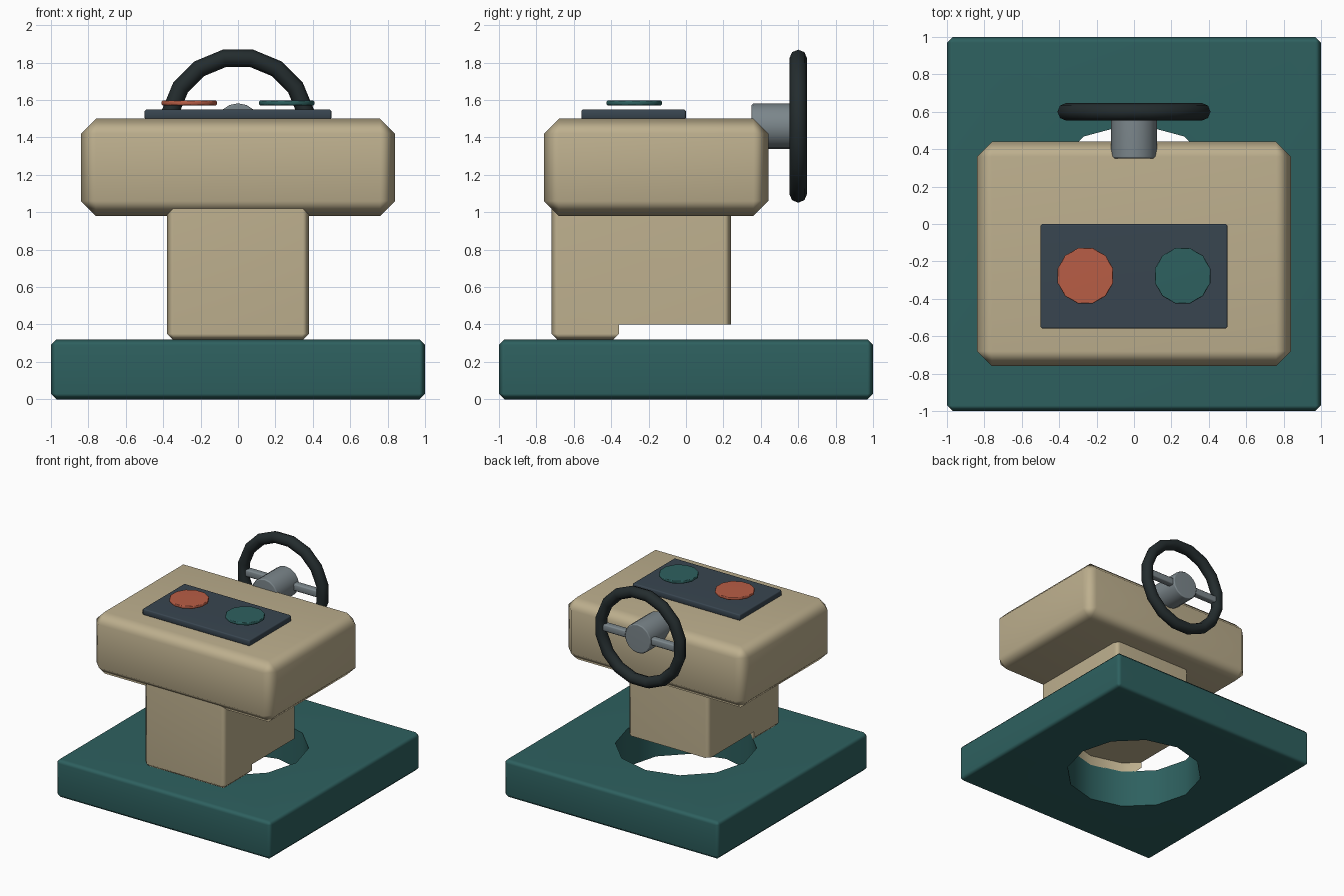
import bpy
import math

if "Cube" in bpy.data.objects:
    bpy.data.objects.remove(bpy.data.objects["Cube"])


def material(name, rgb):
    m = bpy.data.materials.new(name)
    m.diffuse_color = (*rgb, 1)
    m.use_nodes = True
    m.node_tree.nodes["Principled BSDF"].inputs["Base Color"].default_value = m.diffuse_color
    return m


TEAL = material("teal", (0.027, 0.118, 0.115))
TAN = material("tan", (0.51, 0.43, 0.27))
RED = material("red", (0.48, 0.11, 0.06))
SLATE = material("slate", (0.04, 0.06, 0.08))
RUBBER = material("rubber", (0.017, 0.025, 0.027))
STEEL = material("steel", (0.2, 0.24, 0.26))


def finish(name, mat, bevel=0, cutter=None):
    """Name, colour, chamfer, optionally cut, then smooth the active object."""
    ob = bpy.context.object
    ob.name = ob.data.name = name
    ob.data.materials.append(mat)
    bpy.ops.object.transform_apply(location=False, rotation=True, scale=True)
    if bevel:
        b = ob.modifiers.new("Bevel", 'BEVEL')
        b.width = bevel
        b.segments = 1
        b.limit_method = 'ANGLE'
        b.angle_limit = math.radians(50)
        bpy.ops.object.modifier_apply(modifier=b.name)
    if cutter:
        c = ob.modifiers.new("Cut", 'BOOLEAN')
        c.operation = 'DIFFERENCE'
        c.solver = 'EXACT'
        c.object = cutter
        bpy.ops.object.modifier_apply(modifier=c.name)
    bpy.ops.object.shade_smooth_by_angle(angle=math.radians(55))
    w = ob.modifiers.new("Normals", 'WEIGHTED_NORMAL')
    w.keep_sharp = True
    return ob


def box(name, mat, lo, hi, bevel=0, cutter=None):
    centre = [(a + b) / 2 for a, b in zip(lo, hi)]
    bpy.ops.mesh.primitive_cube_add(size=1, location=centre)
    bpy.context.object.scale = [b - a for a, b in zip(lo, hi)]
    return finish(name, mat, bevel, cutter)


# Twelve-sided cutter for the opening in the base and the foot of the column
bpy.ops.mesh.primitive_cylinder_add(vertices=12, radius=0.54, depth=0.6, location=(0, 0, 0.1))
cutter = bpy.context.object
cutter.name = "opening_cutter"
cutter.hide_render = True

# Base slab, column and head
box("base", TEAL, (-1, -1, 0), (1, 1, 0.32), 0.03, cutter)
box("column", TAN, (-0.38, -0.72, 0.315), (0.38, 0.24, 1.1), 0.035, cutter)
box("head", TAN, (-0.84, -0.76, 0.98), (0.84, 0.44, 1.5), 0.08)
bpy.data.objects.remove(cutter)

# Control panel with two buttons hovering just above it
box("control_panel", SLATE, (-0.5, -0.56, 1.495), (0.5, 0, 1.55), 0.01)
for side, name, mat in ((-1, "red_button", RED), (1, "green_button", TEAL)):
    bpy.ops.mesh.primitive_cylinder_add(vertices=12, radius=0.153, depth=0.025,
                                        location=(side * 0.26, -0.277, 1.584),
                                        rotation=(0, 0, math.radians(15)))
    finish(name, mat, 0.005)

# Hand wheel: rim, hub and two spokes
WY, WZ = 0.6, 1.46
bpy.ops.mesh.primitive_torus_add(major_segments=16, minor_segments=8,
                                 major_radius=0.37, minor_radius=0.047)
rim = bpy.context.object
rim.rotation_euler.z = math.pi / 16
bpy.ops.object.transform_apply(location=False, rotation=True, scale=False)
rim.rotation_euler.x = math.pi / 2
rim.location = (0, WY, WZ)
finish("wheel_rim", RUBBER)

bpy.ops.mesh.primitive_cylinder_add(vertices=16, radius=0.122, depth=0.295,
                                    location=(0, 0.4975, WZ),
                                    rotation=(math.pi / 2, 0, 0))
finish("wheel_hub", STEEL, 0.01)

for side, name in ((-1, "left_spoke"), (1, "right_spoke")):
    x0, x1 = sorted((side * 0.08, side * 0.36))
    box(name, STEEL, (x0, WY - 0.03, WZ - 0.03), (x1, WY + 0.03, WZ + 0.03), 0.01)
